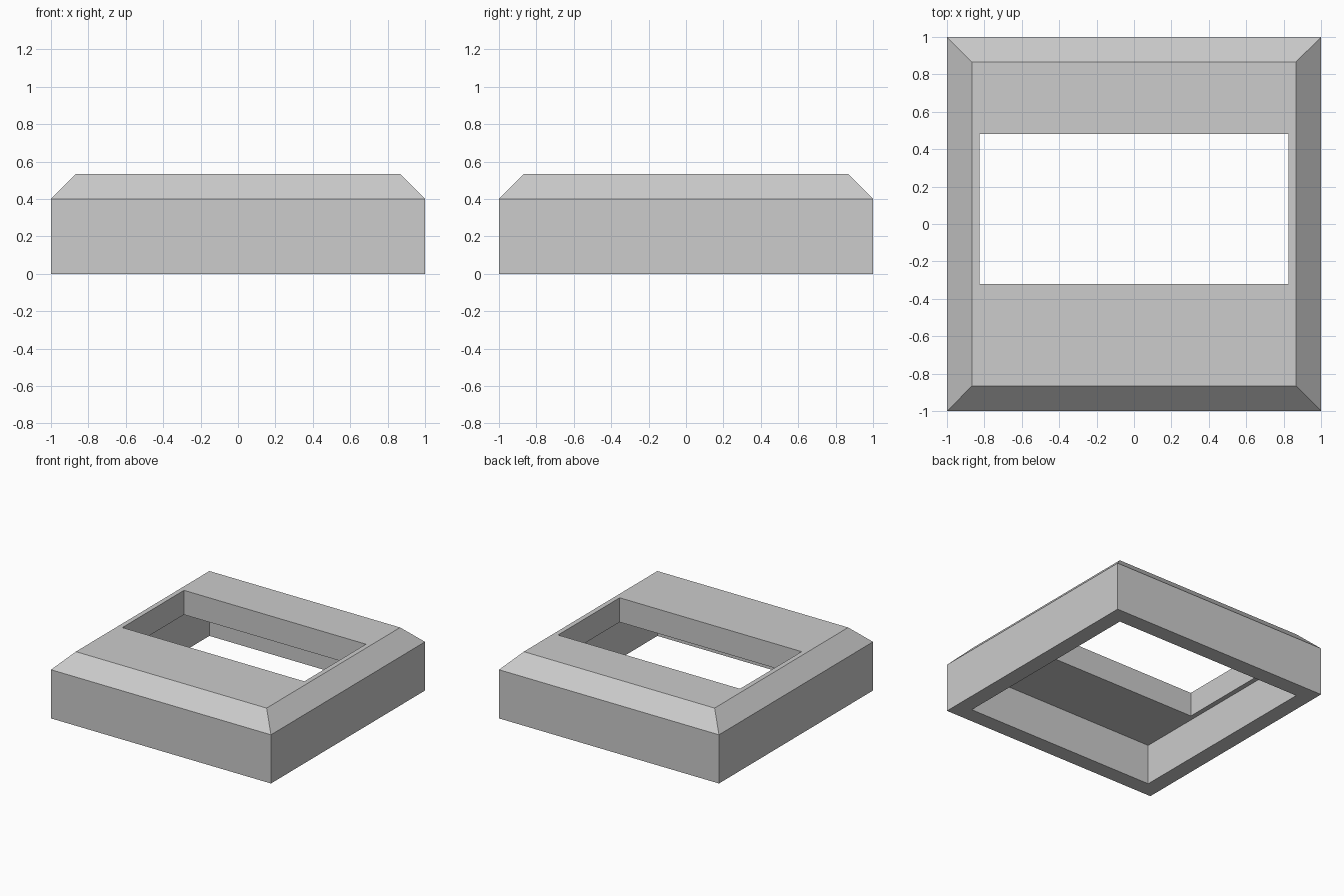
import bpy
import bmesh

cube = bpy.data.objects.get("Cube")
if cube:
    bpy.data.objects.remove(cube, do_unlink=True)

# Main dimensions
HALF = 1.0
WALL = 0.133
SHOULDER = 0.4
TOP = SHOULDER + WALL
CEILING = TOP - 0.2
INNER = HALF - WALL
SLOT_X, SLOT_FRONT, SLOT_BACK = 0.827, -0.32, 0.48

grey = bpy.data.materials.new("light_grey")
grey.use_nodes = True
colour = (0.604, 0.604, 0.604, 1)
grey.diffuse_color = colour
grey.node_tree.nodes["Principled BSDF"].inputs["Base Color"].default_value = colour

bm = bmesh.new()


def ring(half_x, front, back, z):
    """Rectangular loop of four vertices, counter-clockwise from above."""
    corners = ((-half_x, front), (half_x, front), (half_x, back), (-half_x, back))
    return [bm.verts.new((x, y, z)) for x, y in corners]


def square(half, z):
    return ring(half, -half, half, z)


# Loops run up the outside, over the top, down the slot and down the cavity
rings = [
    square(HALF, 0),
    square(HALF, SHOULDER),
    square(INNER, TOP),
    ring(SLOT_X, SLOT_FRONT, SLOT_BACK, TOP),
    ring(SLOT_X, SLOT_FRONT, SLOT_BACK, CEILING),
    square(INNER, CEILING),
    square(INNER, 0),
]

# Skin each loop to the next, closing with the bottom rim
for a, b in zip(rings, rings[1:] + rings[:1]):
    for i in range(4):
        j = (i + 1) % 4
        bm.faces.new((a[i], a[j], b[j], b[i]))
bmesh.ops.recalc_face_normals(bm, faces=bm.faces)

mesh = bpy.data.meshes.new("bevelled_frame")
bm.to_mesh(mesh)
bm.free()
mesh.materials.append(grey)
frame = bpy.data.objects.new("bevelled_frame", mesh)
bpy.context.collection.objects.link(frame)
